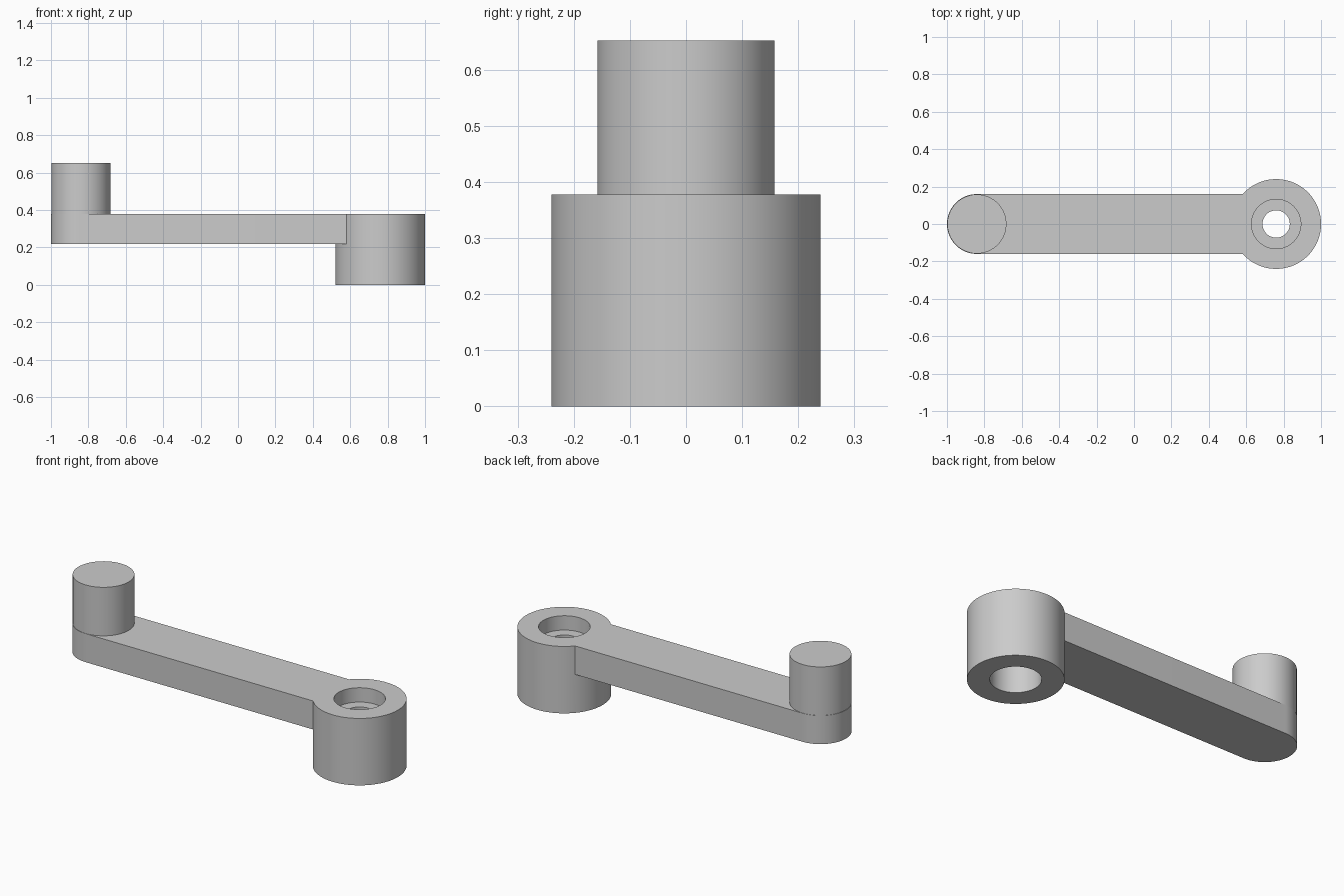
import bpy
import bmesh
from math import cos, sin, pi, radians

cube = bpy.data.objects.get("Cube")
if cube:
    bpy.data.objects.remove(cube, do_unlink=True)

HUB_X, KNOB_X = 0.76, -0.84
ARM_R, HUB_R, KNOB_R = 0.16, 0.24, 0.158
ARM_BOTTOM, ARM_TOP, KNOB_TOP = 0.217, 0.378, 0.652
SIDES = 96

grey = bpy.data.materials.new("plain grey")
grey.use_nodes = True
colour = (0.6, 0.6, 0.6, 1)
grey.diffuse_color = colour
grey.node_tree.nodes["Principled BSDF"].inputs["Base Color"].default_value = colour


def arc(x, r, start, end, n):
    """Points along an arc around (x, 0)."""
    return [(x + r * cos(start + (end - start) * i / n),
             r * sin(start + (end - start) * i / n)) for i in range(n + 1)]


def circle(x, r):
    return arc(x, r, 0, 2 * pi, SIDES)[:-1]


def prism(name, outline, z0, z1):
    """Extrude a flat outline from z0 up to z1."""
    bm = bmesh.new()
    base = bm.faces.new([bm.verts.new((x, y, z0)) for x, y in outline])
    top = bmesh.ops.extrude_face_region(bm, geom=[base])["geom"]
    verts = [v for v in top if isinstance(v, bmesh.types.BMVert)]
    bmesh.ops.translate(bm, verts=verts, vec=(0, 0, z1 - z0))
    bmesh.ops.recalc_face_normals(bm, faces=bm.faces)
    mesh = bpy.data.meshes.new(name)
    bm.to_mesh(mesh)
    bm.free()
    mesh.materials.append(grey)
    obj = bpy.data.objects.new(name, mesh)
    bpy.context.collection.objects.link(obj)
    return obj


def select(obj):
    bpy.ops.object.select_all(action="DESELECT")
    obj.select_set(True)
    bpy.context.view_layer.objects.active = obj


def combine(obj, other, operation):
    """Apply a boolean, then drop the second solid."""
    mod = obj.modifiers.new("combine", "BOOLEAN")
    mod.operation, mod.solver, mod.object = operation, "EXACT", other
    select(obj)
    bpy.ops.object.modifier_apply(modifier=mod.name)
    bpy.data.objects.remove(other, do_unlink=True)


# Arm with a rounded outer end, joined to the hub
arm_outline = arc(KNOB_X, ARM_R, pi / 2, 3 * pi / 2, SIDES // 2)
arm_outline += [(HUB_X, -ARM_R), (HUB_X, ARM_R)]
crank = prism("crank_arm_and_hub", arm_outline, ARM_BOTTOM, ARM_TOP)
combine(crank, prism("hub", circle(HUB_X, HUB_R), 0, ARM_TOP), "UNION")

# Hub openings: shaft socket below, screw hole, screw head recess above
for radius, z0, z1 in ((0.128, -0.1, ARM_BOTTOM),
                       (0.073, 0.1, 0.5),
                       (0.132, 0.297, 0.5)):
    combine(crank, prism("bore", circle(HUB_X, radius), z0, z1), "DIFFERENCE")

# Knob
knob = prism("knob", circle(KNOB_X, KNOB_R), ARM_TOP, KNOB_TOP)

for part in (crank, knob):
    select(part)
    bpy.ops.object.shade_smooth_by_angle(angle=radians(30))
